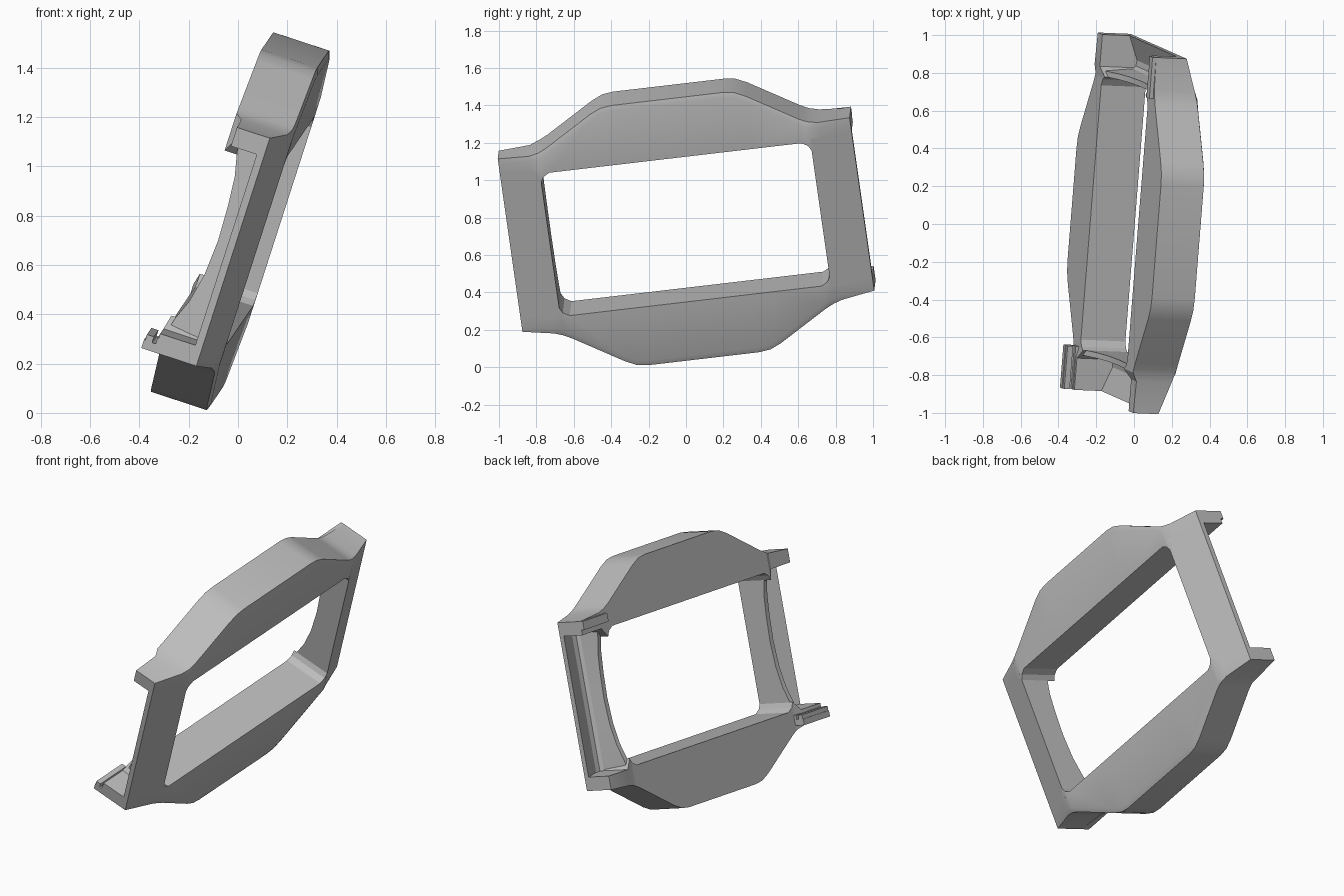
import bpy
import bmesh
from math import radians
from mathutils import Matrix, Vector

if "Cube" in bpy.data.objects:
    bpy.data.objects.remove(bpy.data.objects["Cube"], do_unlink=True)

grey = bpy.data.materials.new("plain grey")
grey.use_nodes = True
grey.diffuse_color = (0.5, 0.5, 0.5, 1)
grey.node_tree.nodes["Principled BSDF"].inputs["Base Color"].default_value = grey.diffuse_color

# Tilted frame axes: along the beams, up the uprights, out of the face
along = Vector((0.079, 0.990, 0.116)).normalized()
up = Vector((0.305, -0.122, 0.945))
out = along.cross(up).normalized()
up = out.cross(along)
tilt = Matrix((along, up, out)).transposed().to_4x4()
tilt.translation = (0.055, 0, 0.762)


def loft(name, sections):
    """Skin a row of equal-sized closed sections given as (along, up, out)."""
    bm = bmesh.new()
    rings = [[bm.verts.new(p) for p in s] for s in sections]
    count = len(rings[0])
    for r, s in zip(rings, rings[1:]):
        for i in range(count):
            j = (i + 1) % count
            bm.faces.new((r[i], r[j], s[j], s[i]))
    bm.faces.new(rings[0])
    bm.faces.new(rings[-1])
    bmesh.ops.recalc_face_normals(bm, faces=bm.faces)
    bm.transform(tilt)
    mesh = bpy.data.meshes.new(name)
    bm.to_mesh(mesh)
    bm.free()
    mesh.materials.append(grey)
    obj = bpy.data.objects.new(name, mesh)
    bpy.context.collection.objects.link(obj)
    bpy.ops.object.select_all(action="DESELECT")
    obj.select_set(True)
    bpy.context.view_layer.objects.active = obj
    bpy.ops.object.shade_smooth_by_angle(angle=radians(25))
    return obj


def box(name, a, b, n):
    loft(name, [[(x, b[0], n[0]), (x, b[1], n[0]), (x, b[1], n[1]), (x, b[0], n[1])]
                for x in a])


# Half beam: along, inner edge, outer edge, front height at the edge
HALF = [(0.95, 0.41, 0.49, 0.0), (0.78, 0.41, 0.502, 0.055),
        (0.731, 0.355, 0.515, 0.066), (0.715, 0.385, 0.522, 0.068),
        (0.68, 0.405, 0.54, 0.07), (0.42, 0.405, 0.70, 0.07),
        (0.36, 0.405, 0.728, 0.07), (0.30, 0.405, 0.736, 0.07)]


def beam(name, side, end_backs):
    sections = []
    for end, back in zip((-1, 1), end_backs):
        half = []
        for a, inner, outer, front in HALF:
            depth = back if a > 0.75 else -0.168
            crown = min(0.08, (0.95 - a) * 0.08 / 0.22)
            half.append([(end * a, side * b, n) for b, n in (
                (inner, depth), (inner, crown),
                (outer - 0.03, crown), (outer, min(front, crown)), (outer, depth))])
        sections += half if end < 0 else half[::-1]
    loft(name, sections)


beam("upper_beam", 1, (-0.14, -0.17))
beam("lower_beam", -1, (-0.18, -0.182))

# Uprights: sloped outer plate plus an inner wall with a wavy back edge
WAVE = [(-0.42, -0.165), (-0.36, -0.15), (-0.27, -0.115), (-0.15, -0.09), (0, -0.08),
        (0.15, -0.085), (0.27, -0.095), (0.36, -0.115), (0.42, -0.125)]
for name, end in (("front_upright", -1), ("back_upright", 1)):
    loft(name, [[(end * a, b, n) for a, n in (
        (0.95, 0), (0.73, 0.08), (0.73, back), (0.76, back),
        (0.775, 0.0), (0.79, 0.018), (0.82, 0.022), (0.95, -0.03))]
        for b, back in WAVE])

# Stepped ledge at the lower front corner
box("ledge_plate", (-0.95, -0.72), (-0.49, -0.455), (-0.235, -0.15))
box("ledge_outer_step", (-0.95, -0.72), (-0.46, -0.43), (-0.23, -0.2))
box("ledge_inner_step", (-0.95, -0.72), (-0.46, -0.43), (-0.185, -0.15))

# Narrow lip on the upper back corner
box("upper_back_lip", (0.73, 0.95), (0.44, 0.49), (-0.19, -0.15))
